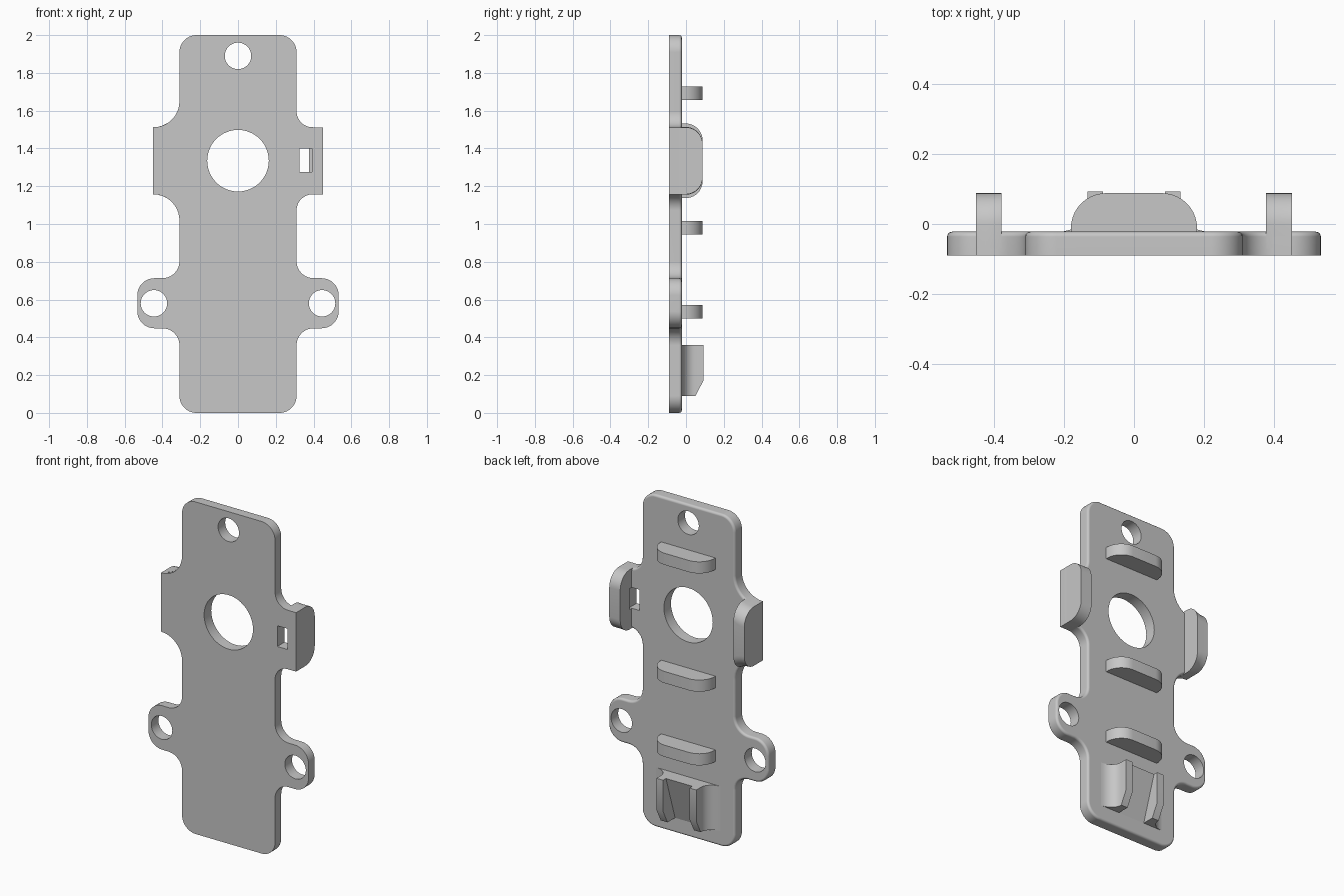
import bpy
import bmesh
import math
from mathutils import Vector

cube = bpy.data.objects.get("Cube")
if cube:
    bpy.data.objects.remove(cube, do_unlink=True)

grey = bpy.data.materials.new("light_grey")
grey.use_nodes = True
grey.diffuse_color = (0.57, 0.57, 0.57, 1)
grey.node_tree.nodes["Principled BSDF"].inputs["Base Color"].default_value = grey.diffuse_color

FRONT, BACK, TIP = -0.09, -0.022, 0.088


def rounded(corners, steps=10):
    """Fillet each right-angled (u, v, radius) corner of a closed outline."""
    out = []
    for i, (u, v, r) in enumerate(corners):
        p = Vector((u, v))
        if r == 0:
            out.append(p)
            continue
        d1 = (Vector(corners[i - 1][:2]) - p).normalized()
        d2 = (Vector(corners[(i + 1) % len(corners)][:2]) - p).normalized()
        centre = p + r * (d1 + d2)
        for k in range(steps + 1):
            t = math.pi / 2 * k / steps
            out.append(centre - r * (d2 * math.cos(t) + d1 * math.sin(t)))
    return out


def loft(name, rings, bevel=0):
    """Skin matching rings of 3D points and cap both ends."""
    bm = bmesh.new()
    loops = [[bm.verts.new(p) for p in ring] for ring in rings]
    n = len(loops[0])
    for a, b in zip(loops, loops[1:]):
        for i in range(n):
            j = (i + 1) % n
            bm.faces.new((a[i], a[j], b[j], b[i]))
    bm.faces.new(loops[0])
    bm.faces.new(loops[-1])
    bmesh.ops.recalc_face_normals(bm, faces=bm.faces)
    if bevel:
        rim = [e for e in bm.edges if all(v in loops[-1] for v in e.verts)]
        bmesh.ops.bevel(bm, geom=rim, offset=bevel, segments=3, profile=0.5, affect='EDGES')
    mesh = bpy.data.meshes.new(name)
    bm.to_mesh(mesh)
    bm.free()
    mesh.materials.append(grey)
    obj = bpy.data.objects.new(name, mesh)
    bpy.context.collection.objects.link(obj)
    return obj


def along_y(name, outline, y0, y1, bevel=0):
    return loft(name, [[(x, y, z) for x, z in outline] for y in (y0, y1)], bevel)


def circle(x, z, r, n=48):
    return [(x + r * math.cos(2 * math.pi * k / n), z + r * math.sin(2 * math.pi * k / n)) for k in range(n)]


def cut(obj, cutters):
    """Subtract the cutters and bake the result."""
    for c in cutters:
        c.hide_render = True
        m = obj.modifiers.new("cut", 'BOOLEAN')
        m.operation, m.solver, m.object = 'DIFFERENCE', 'EXACT', c
    deps = bpy.context.evaluated_depsgraph_get()
    mesh = bpy.data.meshes.new_from_object(obj.evaluated_get(deps))
    obj.modifiers.clear()
    obj.data = mesh


# Plate outline: the ear fillets are wider on the right-hand side
def half(s, ear_fillet):
    pts = [(0.31, 0, 0.09), (0.31, 0.448, 0.09), (0.533, 0.448, 0.09), (0.533, 0.713, 0.09),
           (0.31, 0.713, 0.09), (0.31, 1.157, ear_fillet), (0.45, 1.157, 0),
           (0.45, 1.512, 0), (0.31, 1.512, ear_fillet), (0.31, 2, 0.09)]
    return [(s * x, z, r) for x, z, r in pts]


plate = along_y("back_plate", rounded(half(1, 0.085) + half(-1, 0.138)[::-1]), FRONT, BACK, 0.014)

# Screw holes, large centre hole and latch slot
holes = [along_y("hole_cutter", circle(*h), -0.3, 0.3)
         for h in ((0, 1.89, 0.07), (0, 1.335, 0.163), (0.445, 0.58, 0.07), (-0.445, 0.58, 0.07))]
slot = along_y("slot_cutter", [(0.325, 1.275), (0.392, 1.275), (0.392, 1.4), (0.325, 1.4)], -0.3, 0)
cut(plate, holes + [slot])


# Side walls, flaring inward where they follow the ear fillets
def side_wall(name, sections):
    rings = []
    for x, flare in sections:
        lo, hi = 1.157 - flare, 1.512 + flare
        prof = rounded([(FRONT + 0.02, lo, 0), (TIP, lo, 0.09), (TIP, hi, 0.09), (FRONT + 0.02, hi, 0)])
        rings.append([(x, y, z) for y, z in prof])
    return loft(name, rings)


left_wall = side_wall("left_wall", [(0.377, 0.002), (0.395, 0), (0.45, 0)])
cut(left_wall, [slot])
right_wall = side_wall("right_wall", [(-0.378, 0.02), (-0.40, 0.009), (-0.425, 0.002), (-0.45, 0)])

# Cross ribs with rounded shoulders
rib = rounded([(-0.18, BACK - 0.01, 0), (0.18, BACK - 0.01, 0), (0.18, TIP, 0.1), (-0.18, TIP, 0.1)])
ribs = [loft(name, [[(x, y, z + dz) for x, y in rib] for dz in (-0.035, 0.035)])
        for name, z in (("upper_rib", 1.692), ("middle_rib", 0.98), ("lower_rib", 0.536))]


# Clip jaws: filleted outside, chamfered at the lower end
def jaw(name, s):
    def ring(z, tip):
        pts = [(0.215, BACK - 0.015)]
        for k in range(9):
            t = math.pi / 2 * k / 8
            pts.append((0.215 - 0.082 * math.sin(t), BACK + 0.07 * (1 - math.cos(t))))
        pts += [(0.133, tip), (0.088, tip), (0.088, BACK - 0.015)]
        return [(s * x, y, z) for x, y in pts]
    return loft(name, [ring(0.09, 0.05), ring(0.17, 0.092), ring(0.36, 0.092)])


jaws = [jaw("left_clip_jaw", 1), jaw("right_clip_jaw", -1)]

# Ramp between the jaws, rising toward the top
ramp = loft("clip_ramp", [[(x, BACK - 0.01, 0.09), (x, BACK, 0.09), (x, 0.065, 0.36), (x, BACK - 0.01, 0.36)]
                          for x in (-0.09, 0.09)])

# Remove the cutters and smooth the rounded surfaces
for c in holes + [slot]:
    bpy.data.objects.remove(c, do_unlink=True)
for o in bpy.context.selected_objects:
    o.select_set(False)
for o in [plate, left_wall, right_wall, ramp] + ribs + jaws:
    o.select_set(True)
bpy.context.view_layer.objects.active = plate
bpy.ops.object.shade_smooth_by_angle(angle=math.radians(35))
weighted = plate.modifiers.new("flat_faces", 'WEIGHTED_NORMAL')
weighted.keep_sharp = True
